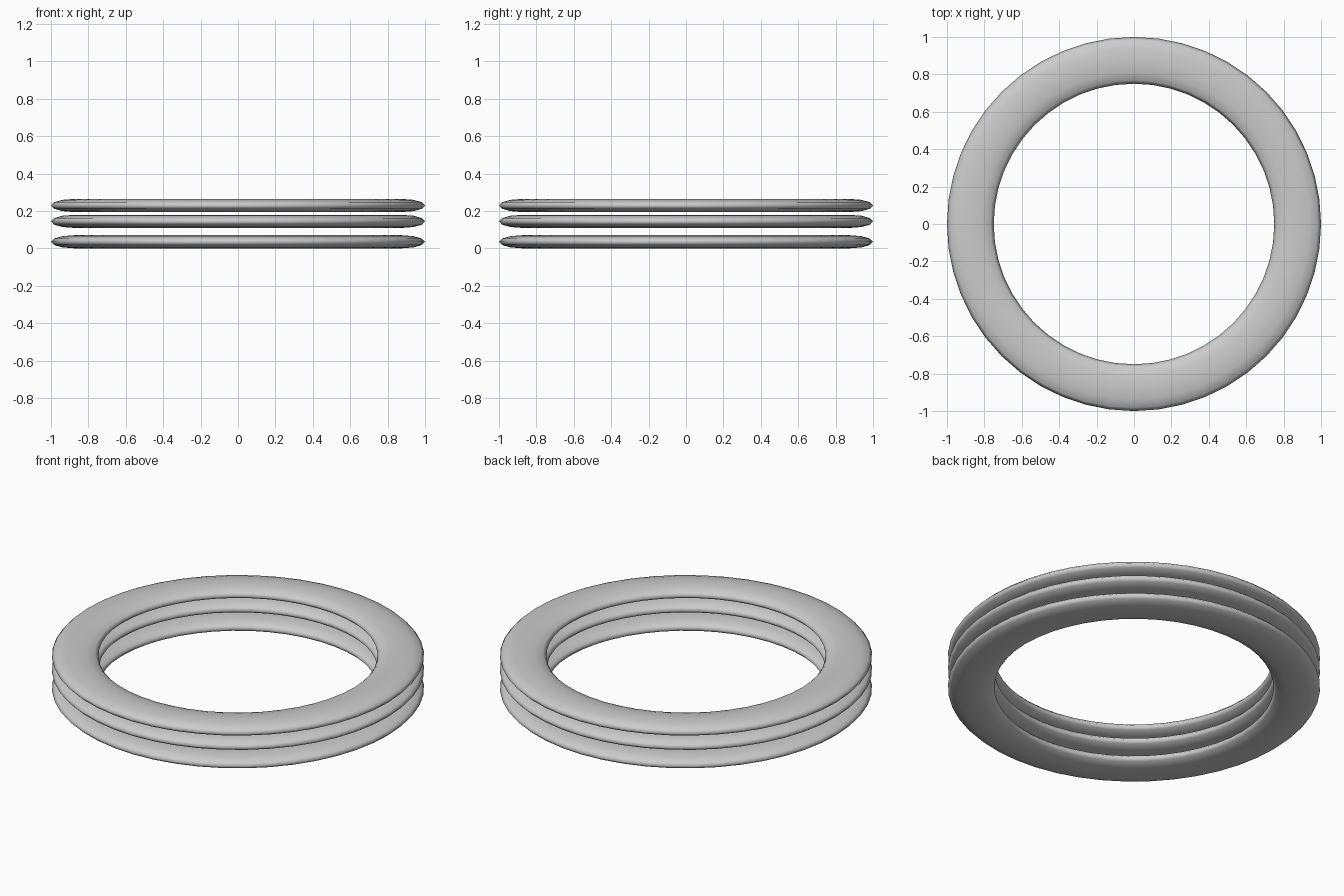
import bpy

if "Cube" in bpy.data.objects:
    bpy.data.objects.remove(bpy.data.objects["Cube"])

# One plain grey for everything
grey = bpy.data.materials.new("light_grey")
grey.diffuse_color = (0.6, 0.6, 0.6, 1)
grey.use_nodes = True
grey.node_tree.nodes["Principled BSDF"].inputs["Base Color"].default_value = grey.diffuse_color

OUTER, TUBE = 0.875, 0.125      # ring centre radius, half width
HALF_HEIGHT = 0.035


def flat_ring(name, z):
    """Torus squashed to a flat, soft-edged ring."""
    bpy.ops.mesh.primitive_torus_add(
        major_radius=OUTER, minor_radius=TUBE,
        major_segments=48, minor_segments=12, location=(0, 0, z))
    ob = bpy.context.object
    ob.name = name
    ob.scale.z = HALF_HEIGHT / TUBE
    bpy.ops.object.transform_apply(location=False, rotation=False, scale=True)
    bpy.ops.object.shade_smooth()
    ob.data.materials.append(grey)
    return ob


# Three stacked rings, the lowest set slightly apart
for name, z in (("bottom_ring", 0.035), ("middle_ring", 0.144), ("top_ring", 0.229)):
    flat_ring(name, z)
